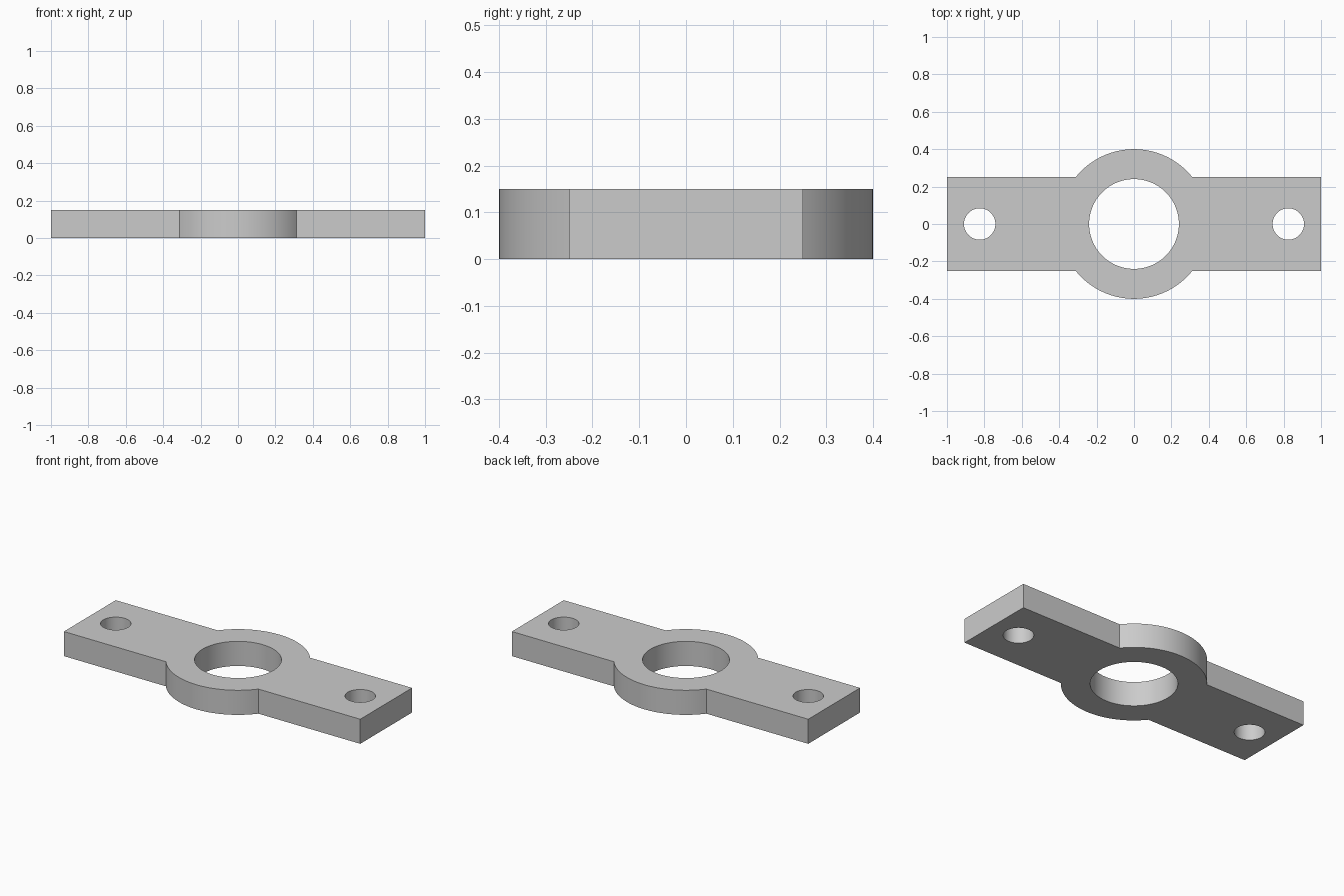
import bpy
import bmesh
from math import acos, asin, cos, pi, sin

cube = bpy.data.objects.get("Cube")
if cube:
    bpy.data.objects.remove(cube, do_unlink=True)

THICKNESS = 0.15
HALF_LENGTH, HALF_WIDTH = 1.0, 0.25
BOSS_RADIUS, BORE_RADIUS = 0.4, 0.24
BOLT_X, BOLT_RADIUS = 0.825, 0.084


def arc(radius, start, end, steps, x=0.0):
    """Points along an arc, both ends included."""
    angles = [start + (end - start) * i / steps for i in range(steps + 1)]
    return [(x + radius * cos(a), radius * sin(a)) for a in angles]


def circle(radius, steps, x=0.0):
    return arc(radius, 0, 2 * pi, steps, x)[:-1]


# Outline: straight arms meeting a round boss
meet = asin(HALF_WIDTH / BOSS_RADIUS)
back = [(HALF_LENGTH, HALF_WIDTH)] + arc(BOSS_RADIUS, meet, pi - meet, 48) + [(-HALF_LENGTH, HALF_WIDTH)]
front = [(-x, -y) for x, y in back]
loops = [
    back + front,
    circle(BORE_RADIUS, 96),
    circle(BOLT_RADIUS, 64, -BOLT_X),
    circle(BOLT_RADIUS, 64, BOLT_X),
]

# Flat profile with holes, extruded to the plate thickness
bm = bmesh.new()
edges = []
for loop in loops:
    verts = [bm.verts.new((x, y, 0)) for x, y in loop]
    edges += [bm.edges.new((a, b)) for a, b in zip(verts, verts[1:] + verts[:1])]
bmesh.ops.triangle_fill(bm, edges=edges, use_beauty=True, use_dissolve=False)
top = bmesh.ops.extrude_face_region(bm, geom=bm.faces[:], use_keep_orig=True)["geom"]
bmesh.ops.translate(bm, vec=(0, 0, THICKNESS),
                    verts=[v for v in top if isinstance(v, bmesh.types.BMVert)])
bmesh.ops.recalc_face_normals(bm, faces=bm.faces[:])

mesh = bpy.data.meshes.new("flange_plate")
bm.to_mesh(mesh)
bm.free()
plate = bpy.data.objects.new("flange_plate", mesh)
bpy.context.collection.objects.link(plate)

# Plain grey material
grey = bpy.data.materials.new("light_grey")
grey.use_nodes = True
colour = (0.6, 0.6, 0.6, 1.0)
grey.diffuse_color = colour
grey.node_tree.nodes["Principled BSDF"].inputs["Base Color"].default_value = colour
mesh.materials.append(grey)

# Smooth curved walls, crisp edges
bpy.ops.object.select_all(action="DESELECT")
plate.select_set(True)
bpy.context.view_layer.objects.active = plate
bpy.ops.object.shade_smooth_by_angle(angle=pi / 6)
